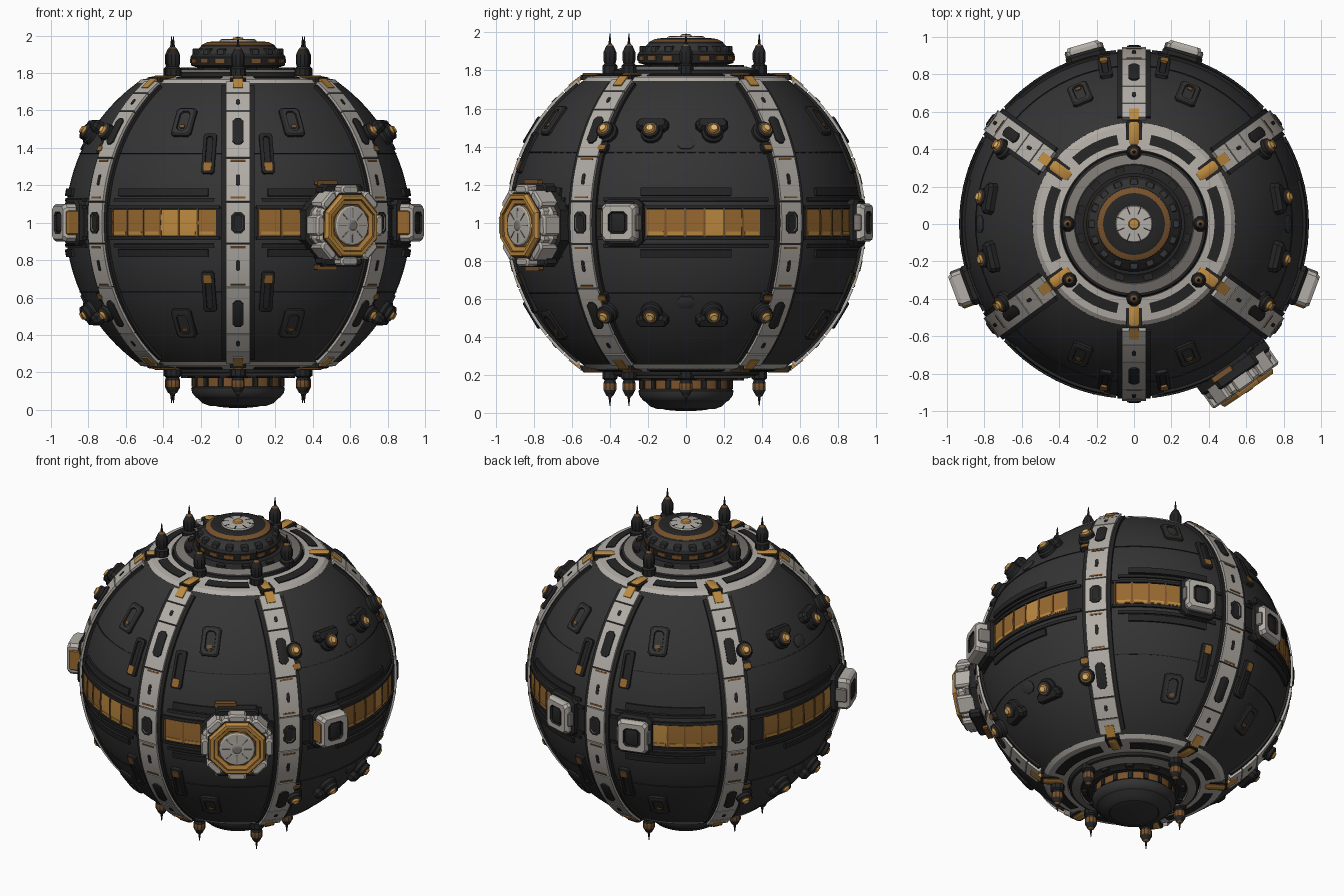
import bpy, bmesh, math, random
from mathutils import Matrix, Vector

if "Cube" in bpy.data.objects:
    bpy.data.objects.remove(bpy.data.objects["Cube"])

random.seed(4)
COLORS = {"hull charcoal": (.034, .034, .035), "trim black": (.018, .018, .018),
          "mid grey": (.2, .185, .17), "bone white": (.45, .42, .385),
          "gold": (.5, .25, .05), "bronze": (.19, .085, .025), "pale gold": (.78, .5, .18),
          "amber": (.31, .14, .03)}
HULL, TRIM, GREY, WHITE, GOLD, BRONZE, PALE, AMBER = range(8)
MATS = []
for n, c in COLORS.items():
    m = bpy.data.materials.new(n)
    m.diffuse_color = (*c, 1)
    m.use_nodes = True
    m.node_tree.nodes["Principled BSDF"].inputs["Base Color"].default_value = m.diffuse_color
    MATS.append(m)
CEN = Vector((0, 0, 1))
parts = {}
rad = math.radians


def loft(name, rings, mats, closed=False):
    """Skin a list of point rings; mats is one index or one per span."""
    bm = parts.setdefault(name, bmesh.new())
    vs = [[bm.verts.new(p) for p in r] for r in rings]
    n, k = len(rings), len(rings[0])
    mat = lambda i: mats if isinstance(mats, int) else mats[min(i, len(mats) - 1)]
    for i in range(n if closed else n - 1):
        a, b = vs[i], vs[(i + 1) % n]
        for j in range(k):
            f = bm.faces.new((a[j], a[(j + 1) % k], b[(j + 1) % k], b[j]))
            f.material_index = mat(i)
    if not closed:
        bm.faces.new(vs[0][::-1]).material_index = mat(0)
        bm.faces.new(vs[-1]).material_index = mat(n)


def direction(az, el):
    a, e = rad(az), rad(el)
    return Vector((math.cos(e) * math.cos(a), math.cos(e) * math.sin(a), math.sin(e)))


def frame(az, el, d):
    """Axes east, up, outward at a point of the sphere."""
    n, t = direction(az, el), Vector((-math.sin(rad(az)), math.cos(rad(az)), 0))
    m = Matrix((t, n.cross(t), n)).transposed().to_4x4()
    return Matrix.Translation(CEN + n * d) @ m


def lathe(name, M, prof, mats, sides=64, closed=False, turn=0):
    rings = [[M @ Vector((r * math.cos(2 * math.pi * (j + turn) / sides),
                          r * math.sin(2 * math.pi * (j + turn) / sides), z))
              for j in range(sides)] for r, z in prof]
    loft(name, rings, mats, closed)


def slab(name, M, w, h, prof, mats, ch=.02):
    """Chamfered rectangular plate; prof lists (inset, height)."""
    rings = []
    for ins, z in prof:
        a, b = w / 2 - ins, h / 2 - ins
        c = min(ch, a * .6, b * .6)
        pts = [(a, c - b), (a, b - c), (a - c, b), (c - a, b), (-a, b - c), (-a, c - b), (c - a, -b), (a - c, -b)]
        rings.append([M @ Vector((x, y, z)) for x, y in pts])
    loft(name, rings, mats)


def patch(name, az0, az1, el0, el1, r0, r1, mat):
    """Curved block following the sphere."""
    n, k = max(1, int(abs(az1 - az0) / 3)), max(1, int(abs(el1 - el0) / 4))
    els = [el0 + (el1 - el0) * i / k for i in range(k + 1)]
    rings = []
    for i in range(n + 1):
        az = az0 + (az1 - az0) * i / n
        rings.append([CEN + direction(az, e) * r1 for e in els] + [CEN + direction(az, e) * r0 for e in els[::-1]])
    loft(name, rings, mat)


def rib(name, az, w, el0, el1, r0, r1, mat):
    """Constant-width strip running along a meridian."""
    k = max(1, int((el1 - el0) / 3))
    t = Vector((-math.sin(rad(az)), math.cos(rad(az)), 0)) * w / 2
    rings = []
    for i in range(k + 1):
        n = direction(az, el0 + (el1 - el0) * i / k)
        rings.append([CEN + n * r0 - t, CEN + n * r1 - t, CEN + n * r1 + t, CEN + n * r0 + t])
    loft(name, rings, mat)


TOP = Matrix.Identity(4)
BOTTOM = Matrix.Translation((0, 0, 2)) @ Matrix.Scale(-1, 4, (0, 0, 1))
RIBS = [36, 90, 144, 216, 270, 324]

# hull sphere with flattened poles
lathe("hull_sphere", TOP, [(.922 * math.cos(rad(e)), 1 + .922 * math.sin(rad(e))) for e in range(-54, 55, 3)], HULL, 96)
for s in (1, -1):
    for a, b in zip(RIBS, RIBS[1:] + [396]):
        patch("hull_seams", a + 6, b - 6, s * 23.5, s * 23.8, .91, .926, TRIM)

# meridian ribs: dark rails, white segments, hatches, gold lines
for az in RIBS:
    rib("rib_rails", az, .176, -52, 52, .9, .933, TRIM)
    cuts = [-53, -47, -39, -21.5, -6.8, 6.8, 21.5, 39, 47, 53]
    for a, b in zip(cuts, cuts[1:]):
        rib("rib_plates", az, .13, a + .2, b - .2, .9, .947, WHITE)
    slab("rib_hatches", frame(az, 0, .94), .075, .115, [(0, 0), (0, .012), (.012, .016), (.016, .01)], [TRIM, TRIM, GREY, TRIM])
    for s in (1, -1):
        slab("rib_hatches", frame(az, s * 31, .94), .06, .16, [(0, 0), (0, .012), (.01, .016)], TRIM)
        slab("rib_hatches", frame(az, s * 14, .94), .02, .06, [(0, 0), (0, .01)], TRIM, .006)
        slab("rib_hatches", frame(az, s * 43, .94), .02, .035, [(0, 0), (0, .01)], TRIM, .006)
        for e in (7.8, 20.3):
            rib("rib_gold_lines", az, .08, *sorted((s * e, s * (e + .6))), .93, .95, BRONZE)
        rib("rib_gold_ends", az, .055, *sorted((s * 49.5, s * 54)), .93, .952, GOLD)

# polar decks, domes and spires
for M, up in ((TOP, True), (BOTTOM, False)):
    lathe("polar_white_ring", M, [(.58, 1.68), (.58, 1.712), (.52, 1.765), (.395, 1.785), (.385, 1.7)], WHITE, 96, True)
    lathe("polar_deck", M, [(.5, 1.72), (.39, 1.77), (.385, 1.80), (.37, 1.805), (.32, 1.82), (.315, 1.81), (.29, 1.815), (.27, 1.83)],
          [TRIM, TRIM, TRIM, GREY, GREY, TRIM, TRIM, TRIM], 96)
    for a, b in zip(RIBS, RIBS[1:] + [396]):
        rings = []
        for i in range(13):
            az = rad(a + 11 + (b - a - 22) * i / 12)
            rings.append([M @ Vector((r * math.cos(az), r * math.sin(az), 1.785 - (r - .395) * .16 + h))
                          for r, h in ((.43, -.02), (.43, .006), (.485, .006), (.485, -.02))])
        loft("polar_slots", rings, TRIM)
    for az in RIBS:
        F = M @ Matrix.Translation((.485 * math.cos(rad(az)), .485 * math.sin(rad(az)), 1.75)) @ Matrix.Rotation(rad(az), 4, 'Z')
        slab("polar_gold_blocks", F, .12, .055, [(0, 0), (0, .032), (.008, .038)], [BRONZE, GOLD, GOLD], .01)
        slab("polar_rib_joints", F, .14, .085, [(0, 0), (0, .026)], TRIM, .01)
    for x, y in ((.355, 0), (-.355, 0), (0, .385), (0, -.4), (.345, -.3), (-.345, -.3)):
        k = 1 if up else .85
        lathe("spires", M @ Matrix.Translation((x, y, 1.785)),
              [(.042, 0), (.042, .04 * k), (.03, .05 * k), (.036, .07 * k), (.036, .11 * k), (.02, .145 * k), (.008, .155 * k), (.002, .21 * k)],
              [TRIM, TRIM, TRIM, TRIM if up else BRONZE, TRIM, BRONZE, TRIM], 10)
    # small studs around the deck
    for i in range(12):
        a = rad(15 + 30 * i)
        slab("deck_studs", M @ Matrix.Translation((.295 * math.cos(a), .295 * math.sin(a), 1.8)) @ Matrix.Rotation(a, 4, 'Z'),
             .03, .05, [(0, 0), (0, .03)], TRIM, .006)
lathe("top_dome", TOP, [(.2, 1.79), (.2, 1.825), (.25, 1.84), (.255, 1.885), (.24, 1.905), (.2, 1.94), (.195, 1.95), (.165, 1.965),
                        (.13, 1.97), (.1, 1.97), (.095, 1.978), (.03, 1.982), (.025, 1.99), (.01, 1.992)],
      [TRIM, TRIM, TRIM, TRIM, HULL, TRIM, BRONZE, TRIM, TRIM, WHITE, WHITE, GOLD, GOLD])
lathe("bottom_dome", BOTTOM, [(.2, 1.79), (.2, 1.82), (.24, 1.83), (.24, 1.875), (.25, 1.885), (.245, 1.91), (.225, 1.935), (.215, 1.94),
                              (.19, 1.965), (.15, 1.98), (.145, 1.975), (.1, 1.985), (.04, 1.99)],
      [TRIM, TRIM, BRONZE, TRIM, HULL, HULL, TRIM, HULL, HULL, TRIM, HULL, HULL])
for i in range(16):
    a = rad(22.5 * i)
    R = Matrix.Rotation(a, 4, 'Z')
    slab("dome_blocks", R @ Matrix.Translation((.222, 0, 1.89)), .045, .045, [(0, 0), (0, .035), (.005, .04)], HULL, .006)
    slab("dome_lights", R @ Matrix.Translation((.249, 0, 1.853)), .016, .06, [(0, 0), (0, .022)], BRONZE, .002)
    slab("dome_blocks", BOTTOM @ R @ Matrix.Translation((.24, 0, 1.83)), .016, .03, [(0, 0), (0, .045)], TRIM, .004)
    if i % 2:
        slab("dome_petal_lines", R @ Matrix.Translation((.075, 0, 1.973)), .04, .006, [(0, 0), (0, .008)], TRIM, .001)

# equator belt: dark channel, gold panes, frames
lathe("belt_channel", TOP, [(.9, .915), (.926, .915), (.926, 1.085), (.9, 1.085)], TRIM, 96, True)
for a, b in ((-13, 25), (155, 193), (224, 263), (277, 292), (43, 68), (112, 137)):
    n = round((b - a) / 6)
    for i in range(n):
        p, q = a + (b - a) * i / n, a + (b - a) * (i + 1) / n
        patch("belt_windows", p + .3, q - .3, -4.2, 4.2, .9, .931, random.choice((AMBER, AMBER, GOLD)))
        patch("belt_glints", p + .7, q - .7, -3.9, -2.9, .9, .934, GOLD)
        patch("belt_mullions", p - .3, p + .3, -4.5, 4.5, .9, .936, BRONZE)
for a, b in zip(RIBS, RIBS[1:] + [396]):
    for s in (1, -1):
        patch("belt_frames", a + 6, b - 6, s * 4.5, s * 5.6, .9, .938, TRIM)
        patch("belt_strips", a + 8, b - 8, s * 7, s * 8.2, .9, .932, TRIM)
        w = 15 if b - a > 60 or a in (36, 90) else 17
        c = (a + b) / 2
        patch("belt_strips", c - w, c + w, s * 8.8, s * 11.3, .9, .937, TRIM)

# square docking ports on the belt
for az, d, gold in ((-20.5, .03, -1), (200.5, .03, 1), (74, 0, 0), (106, 0, 0)):
    F = frame(az, 0, .9)
    slab("dock_bases", F, .22, .25, [(0, 0), (0, .045), (.015, .06)], TRIM, .03)
    slab("dock_ports", F, .19, .2, [(0, .02), (0, .08 + d), (.012, .1 + d), (.042, .1 + d), (.046, .085 + d)],
         [WHITE, WHITE, WHITE, TRIM, TRIM], .018)
    slab("dock_cores", F, .075, .1, [(0, .05), (0, .095 + d), (.012, .1 + d)], [TRIM, TRIM, TRIM], .012)
    for t in (-1, 1):
        g = t == gold
        slab("dock_clamps", F @ Matrix.Translation((t * .095, 0, 0)), .022, .13 if g else .09,
             [(0, 0), (0, .075 + d), (.006, .085 + d)], AMBER if g else GREY, .006)

# large octagonal gun port
F = frame(-55.3, -.8, .87)
slab("port_base", F, .44, .40, [(0, 0), (0, .085), (.02, .1)], TRIM, .12)
slab("port_housing", F, .41, .36, [(0, .05), (0, .12), (.02, .14)], [GREY, WHITE, WHITE], .11)
lathe("port_octagon", F, [(.2, .1), (.2, .165), (.187, .18), (.18, .18), (.18, .195), (.17, .21), (.15, .21), (.145, .2), (.125, .195), (.12, .19)],
      [WHITE, WHITE, TRIM, AMBER, GOLD, GOLD, BRONZE, GOLD, BRONZE], 8, turn=.5)
lathe("port_lens", F, [(.108, .18), (.108, .2), (.1, .206), (.03, .209), (.02, .215)], [PALE, WHITE, WHITE, GREY], 16)
for i in range(8):
    R = F @ Matrix.Rotation(rad(45 * i), 4, 'Z')
    slab("port_lens_spokes", R @ Matrix.Translation((.065, 0, .2)), .05, .006, [(0, 0), (0, .01)], GREY, .001)
    slab("port_clamps", R @ Matrix.Translation((.19, 0, .08)), .05, .11, [(0, 0), (0, .095), (.01, .105)], WHITE, .012)
for s in (1, -1):
    slab("port_brackets", F @ Matrix.Translation((0, s * .19, .05)), .26, .06, [(0, 0), (0, .06), (.01, .07)], TRIM)
    slab("port_gold_bars", F @ Matrix.Translation((-.07, s * .225, .04)), .13, .03, [(0, 0), (0, .03)], BRONZE, .006)

# side lamps and their housings, hull hatches and slots
for s in (1, -1):
    for side in (0, 180):
        for a in (-31, -13, 10, 30):
            L = frame(side + (a if side == 0 else -a), s * 30.5, .9)
            lathe("side_lamps", L, [(.058, 0), (.058, .04), (.046, .05), (.046, .07), (.034, .078), (.026, .078), (.018, .09)],
                  [TRIM, TRIM, TRIM, TRIM, BRONZE, GOLD, PALE], 14)
            if abs(a) < 20:
                slab("lamp_housings", L @ Matrix.Translation((0, s * .045, 0)), .17, .07, [(0, 0), (0, .045), (.014, .065)], TRIM)
                slab("lamp_housings", L @ Matrix.Translation((0, s * .02, 0)), .1, .12, [(0, 0), (0, .04), (.01, .055)], TRIM)
            else:
                slab("lamp_feet", L @ Matrix.Translation((0, -s * .09, 0)), .06, .06, [(0, 0), (0, .04)], TRIM, .01)
                slab("lamp_gold_feet", L @ Matrix.Translation((0, -s * .095, 0)), .045, .03, [(0, 0), (0, .046)], AMBER, .006)
        slab("side_covers", frame(side, s * 27, .91), .09, .07, [(0, 0), (0, .017), (.006, .02)], HULL)
    for c in (90, 270):
        for t in (-1, 1):
            H = frame(c + t * 22.5, s * 35.5, .91)
            slab("hull_hatches", H, .115, .18, [(0, 0), (0, .02), (.012, .03), (.028, .03), (.031, .022)], [TRIM, TRIM, HULL, TRIM, HULL], .015)
            slab("hatch_lights", H @ Matrix.Translation((0, -.035, 0)), .03, .022, [(0, 0), (0, .029)], BRONZE, .005)
            S = frame(c + t * 10.5, s * 23.5, .905)
            slab("hull_slots", S, .07, .23, [(0, 0), (0, .028), (.008, .034), (.018, .034), (.02, .026)], TRIM, .01)
            slab("slot_lights", S @ Matrix.Translation((0, -s * .08, 0)), .042, .05, [(0, 0), (0, .038)], AMBER, .006)

# turn every collected part into an object
for name, bm in parts.items():
    bmesh.ops.recalc_face_normals(bm, faces=bm.faces[:])
    me = bpy.data.meshes.new(name)
    bm.to_mesh(me)
    bm.free()
    for m in MATS:
        me.materials.append(m)
    ob = bpy.data.objects.new(name, me)
    bpy.context.collection.objects.link(ob)
    ob.select_set(True)
    bpy.context.view_layer.objects.active = ob
bpy.ops.object.shade_smooth_by_angle(angle=rad(28))
